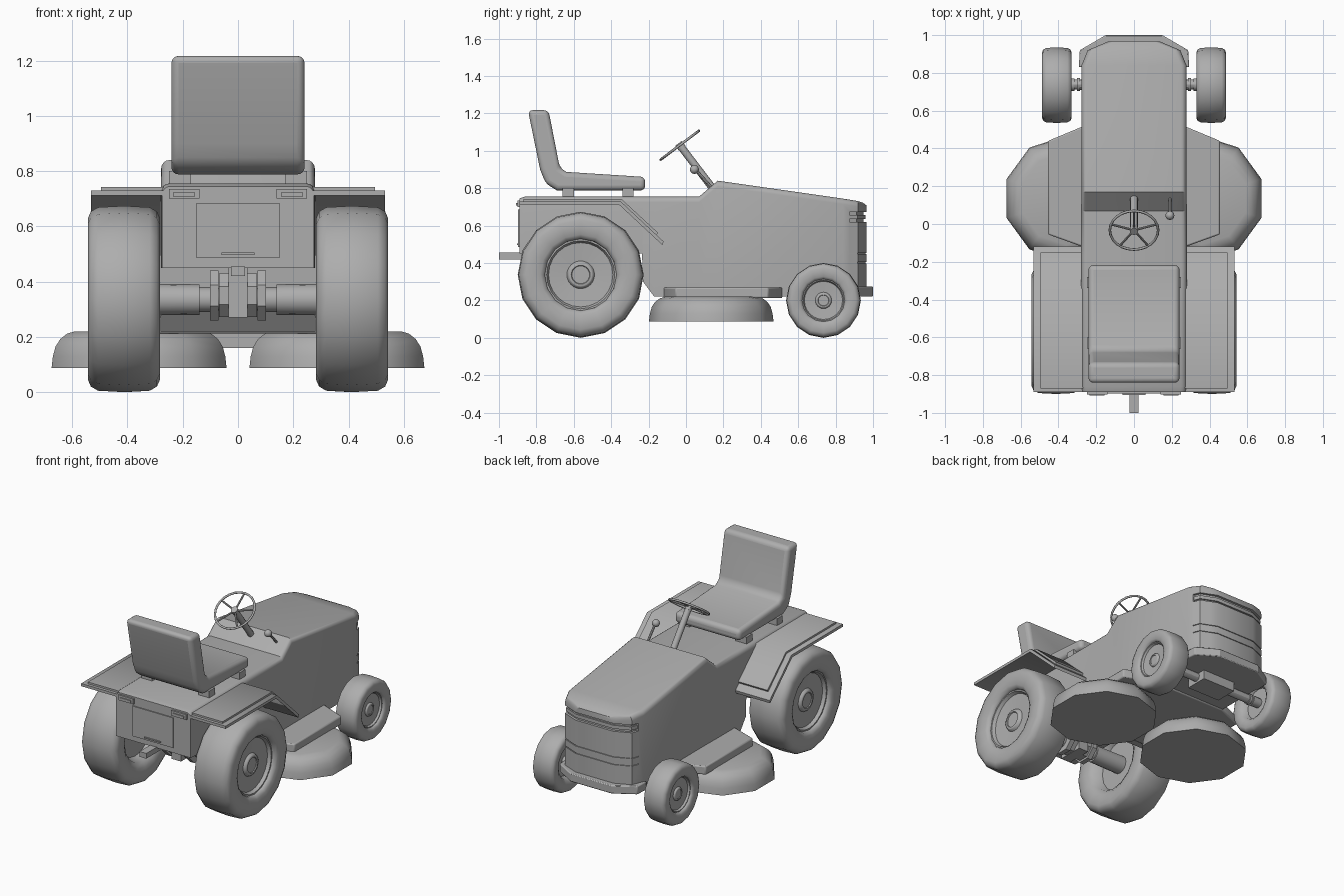
import bpy, bmesh, math
from mathutils import Matrix, Vector

if "Cube" in bpy.data.objects:
    bpy.data.objects.remove(bpy.data.objects["Cube"])

GREY = bpy.data.materials.new("mid_grey")
GREY.diffuse_color = (.42, .42, .42, 1)
GREY.use_nodes = True
GREY.node_tree.nodes["Principled BSDF"].inputs["Base Color"].default_value = GREY.diffuse_color


def finish(name, bm, angle=30, mirror=False, bevel=0, segs=3):
    bmesh.ops.recalc_face_normals(bm, faces=bm.faces[:])
    me = bpy.data.meshes.new(name)
    bm.to_mesh(me)
    bm.free()
    me.materials.append(GREY)
    ob = bpy.data.objects.new(name, me)
    bpy.context.collection.objects.link(ob)
    if bevel:
        m = ob.modifiers.new("bevel", 'BEVEL')
        m.width, m.segments = bevel, segs
        m.limit_method, m.angle_limit = 'ANGLE', math.radians(35)
    if mirror:
        ob.modifiers.new("mirror", 'MIRROR').use_clip = False
    smooth(ob, angle)
    return ob


def smooth(ob, angle):
    bpy.ops.object.select_all(action='DESELECT')
    ob.select_set(True)
    bpy.context.view_layer.objects.active = ob
    bpy.ops.object.shade_smooth_by_angle(angle=math.radians(angle))


def loft(name, rings, closed_ends=True, **kw):
    bm = bmesh.new()
    vr = [[bm.verts.new(p) for p in r] for r in rings]
    n = len(vr[0])
    for a, b in zip(vr, vr[1:]):
        for i in range(n):
            bm.faces.new((a[i], a[(i + 1) % n], b[(i + 1) % n], b[i]))
    if closed_ends:
        bm.faces.new(vr[0])
        bm.faces.new(vr[-1])
    return finish(name, bm, **kw)


def prism(name, pts, axis, a, b, **kw):
    put = {'X': lambda p, t: (t, p[0], p[1]), 'Z': lambda p, t: (p[0], p[1], t)}[axis]
    return loft(name, [[put(p, t) for p in pts] for t in (a, b)], **kw)


def box(name, x, y, z, **kw):
    return prism(name, [(x[0], y[0]), (x[1], y[0]), (x[1], y[1]), (x[0], y[1])], 'Z', *z, **kw)


def lathe(name, profile, n, centre, axis='Z', phase=0.0, **kw):
    # profile holds (position along axis, radius)
    rings = []
    for t, r in profile:
        ring = []
        for i in range(n):
            a = phase + 2 * math.pi * i / n
            u, v = r * math.cos(a), r * math.sin(a)
            p = (t, v, u) if axis == 'X' else (u, v, t)
            ring.append(Vector(p) + Vector(centre))
        rings.append(ring)
    return loft(name, rings, **kw)


def rod(name, p, q, r, n=12, **kw):
    p, q = Vector(p), Vector(q)
    rot = (q - p).to_track_quat('Z', 'Y').to_matrix().to_4x4()
    bm = bmesh.new()
    bmesh.ops.create_cone(bm, cap_ends=True, segments=n, radius1=r, radius2=r, depth=(q - p).length,
                          matrix=Matrix.Translation((p + q) / 2) @ rot)
    return finish(name, bm, angle=35, **kw)


def sym(pts):
    return pts + [(-x, y) for x, y in reversed(pts)]


# body and hood: rounded sections along the length (y, half width, bottom, top)
rings = []
for y, w, zb, zt in [(-.89, .275, .45, .745), (-.86, .278, .45, .755), (-.235, .28, .45, .755),
                     (-.23, .28, .30, .755), (-.17, .28, .22, .755), (.07, .28, .22, .755),
                     (.17, .278, .22, .84), (.84, .278, .22, .744), (.92, .245, .22, .731),
                     (.945, .187, .22, .723), (.965, .14, .22, .708)]:
    arc = [(w - .03 + .03 * math.cos(k * math.pi / 8), zt - .03 + .03 * math.sin(k * math.pi / 8))
           for k in range(5)]
    rings.append([(x, y, z) for x, z in sym([(w, zb)] + arc)])
body = loft("body", rings)


# recessed lamp band and two grooves around the nose
def nose_ring(outer, inner):
    o, i = [sym([(.262 + d, .875), (.245 + d * .8, .92 + d * .6), (.14 + d * .3, .965 + d)])
            for d in (outer, inner)]
    return o + i[::-1]


for z0, z1, depth in [(.62, .672, -.016), (.448, .454, -.006), (.398, .404, -.006)]:
    cut = prism("nose_cutter", nose_ring(.03, depth), 'Z', z0, z1)
    cut.hide_render = True
    m = body.modifiers.new("cut", 'BOOLEAN')
    m.operation, m.object, m.solver = 'DIFFERENCE', cut, 'EXACT'
    bpy.context.view_layer.objects.active = body
    bpy.ops.object.modifier_apply(modifier=m.name)
    bpy.data.objects.remove(cut)
smooth(body, 50)
prism("headlamp_strip", nose_ring(-.006, -.02), 'Z', .634, .657)
prism("front_bumper", sym([(.292, .83), (.287, .92), (.15, 1.0)]), 'Z', .22, .275, bevel=.006, segs=2)

# rear panel, handle, tail lamps and hitch
box("rear_panel", (-.15, .15), (-.897, -.88), (.485, .685))
box("rear_panel_handle", (-.06, .06), (-.904, -.89), (.497, .505))
box("tail_lamp", (.14, .25), (-.902, -.88), (.70, .735), mirror=True)
box("tail_lamp_lens", (.155, .235), (-.908, -.89), (.708, .722), mirror=True)
box("hitch", (-.025, .025), (-1.0, -.5), (.42, .455))

# fenders: bent sheet with a smaller raised sheet on top
prism("fender", [(-.89, .73), (-.35, .73), (-.12, .515), (-.125, .495), (-.358, .712), (-.89, .712)],
      'X', .265, .532, mirror=True, angle=45)
prism("fender_pad", [(-.87, .742), (-.345, .742), (-.15, .562), (-.16, .545), (-.36, .725), (-.87, .725)],
      'X', .265, .495, mirror=True, angle=45)

# seat with rounded edges, and its mounts
prism("seat", [(-.218, .788), (-.218, .86), (-.64, .887), (-.675, .91), (-.735, 1.217), (-.845, 1.217),
               (-.78, .90), (-.75, .825), (-.69, .788)], 'X', -.241, .241, bevel=.026, segs=4, angle=60)
for y in (-.63, -.31):
    box("seat_mount", (.17, .25), (y - .03, y + .03), (.74, .80), mirror=True)

# steering wheel, spokes and column
hub = Vector((0, -.033, 1.03))
tilt = Matrix.Translation(hub) @ Matrix.Rotation(math.radians(37), 4, 'X')
rim = []
for i in range(24):
    a = 2 * math.pi * i / 24
    rim.append([tilt @ Vector(((.128 + .007 * math.cos(b)) * math.cos(a),
                               (.128 + .007 * math.cos(b)) * math.sin(a), .007 * math.sin(b)))
                for b in [k * math.pi / 4 for k in range(8)]])
loft("steering_wheel_rim", rim + rim[:1], closed_ends=False, angle=60)
for k in range(5):
    a = math.radians(90 + 72 * k)
    rod("steering_spoke", hub, tilt @ Vector((.126 * math.cos(a), .126 * math.sin(a), 0)), .006, 8)
rod("steering_hub", tilt @ Vector((0, 0, -.02)), tilt @ Vector((0, 0, .012)), .022)
rod("steering_column", (0, .15, .79), tilt @ Vector((0, 0, -.01)), .02)

# throttle lever on the right
rod("lever_stem", (.19, .14, .80), (.19, .05, .90), .008, 8)
bm = bmesh.new()
bmesh.ops.create_uvsphere(bm, u_segments=12, v_segments=8, radius=.024,
                          matrix=Matrix.Translation((.19, .045, .90)))
finish("lever_knob", bm, angle=60)

# wheels: normalised tyre and rim profiles (share of width, share of radius)
TYRE = [(.3, .5), (.1, .56), (.02, .66), (0, .75), (0, .87), (.04, .94), (.14, .985), (.5, 1),
        (.86, .985), (.96, .94), (1, .87), (1, .74), (.98, .64), (.94, .585), (.88, .57), (.7, .56)]
RIM = [(.3, .02), (.3, .53), (.88, .57), (.88, .54), (.8, .51), (.77, .22), (.83, .195), (.84, .18),
       (.84, .15), (.82, .14), (.82, .01)]
for name, x, y, w, r in [("rear", .283, -.563, .26, .337), ("front", .33, .735, .157, .2)]:
    for part, prof, n in [("tyre", TYRE, 16), ("rim", RIM, 24)]:
        lathe(name + "_" + part, [(a * w, b * r) for a, b in prof], n, (x, y, r), 'X',
              angle=45, mirror=True)

# rear axle and gearbox
lathe("rear_axle", [(.03, .04), (.10, .04), (.10, .045), (.14, .045), (.14, .055), (.37, .058)], 16,
      (0, -.565, .335), 'X', mirror=True)
box("gearbox_core", (-.035, .035), (-.65, -.48), (.27, .455))
for name, x0, x1, r in [("gearbox_inner", .03, .068, .085), ("gearbox_flange", .07, .102, .098)]:
    lathe(name, [(x0, r), (x1, r)], 8, (0, -.565, .35), 'X', phase=math.pi / 8, mirror=True)

# front axle with collars and pivot block
lathe("front_axle", [(0, .028), (.285, .028), (.285, .035), (.302, .035), (.302, .026), (.315, .026),
                     (.315, .033), (.33, .033), (.39, .03)], 12,
      (0, .738, .2), 'X', mirror=True)
box("front_axle_pivot", (-.12, .12), (.66, .81), (.16, .23))

# mower: two ten-sided domed blade housings under a shared plate
lathe("mower_housing", [(.088, .333), (.13, .328), (.165, .318), (.192, .30), (.211, .275), (.22, .245)],
      10, (.358, .135, 0), phase=math.pi / 10, angle=40, mirror=True)
prism("mower_plate", sym([(.275, -.12), (.455, -.055), (.455, .44), (.275, .515)]), 'Z', .212, .27,
      bevel=.008, segs=2)
